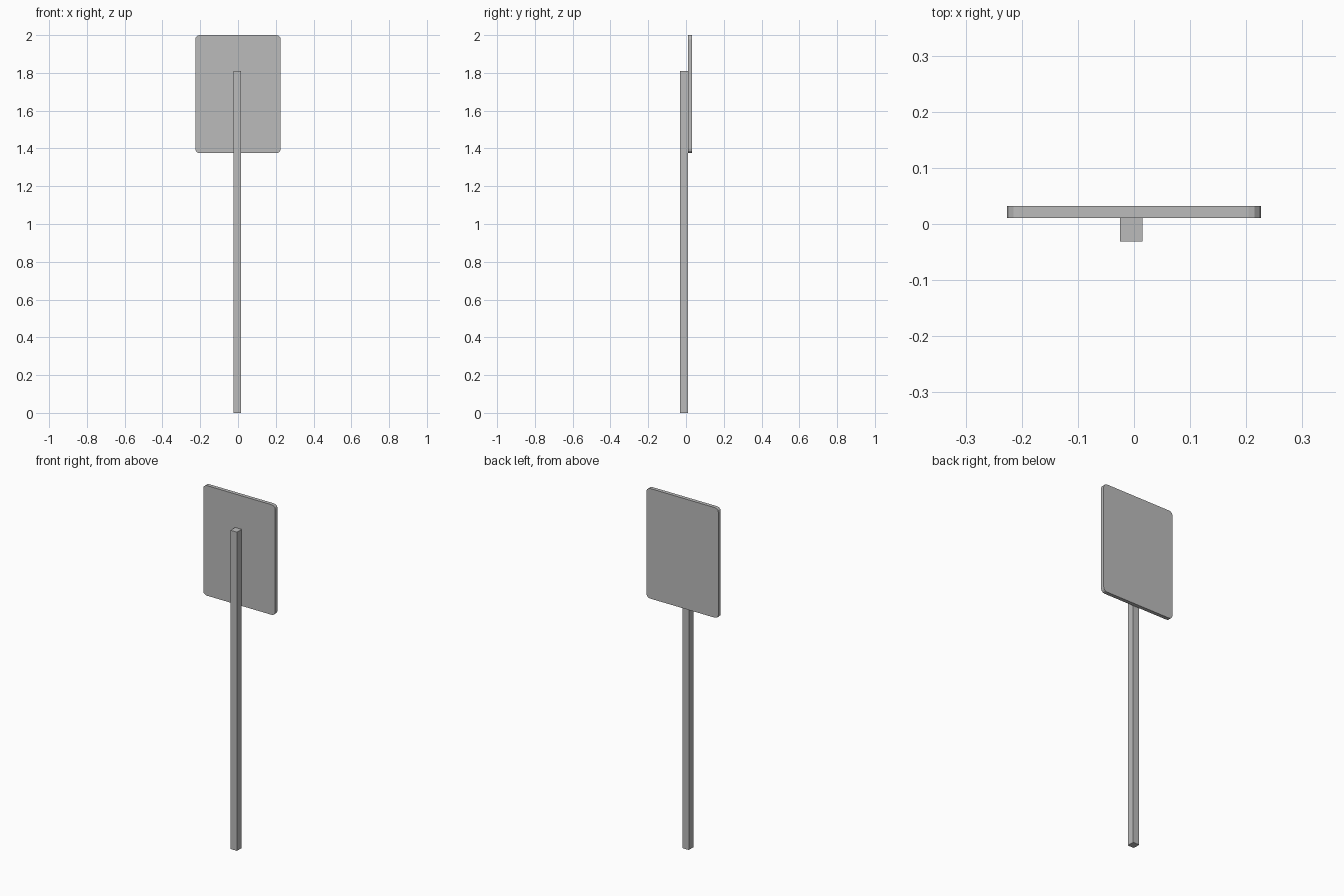
import bpy
import bmesh

cube = bpy.data.objects.get("Cube")
if cube:
    bpy.data.objects.remove(cube, do_unlink=True)

# Single grey finish
grey = bpy.data.materials.new("plain grey")
grey.use_nodes = True
colour = (0.5, 0.5, 0.5, 1)
grey.diffuse_color = colour
grey.node_tree.nodes["Principled BSDF"].inputs["Base Color"].default_value = colour


def box(name, low, high, corner=0):
    """Box between two corners; optionally round the edges that run along y."""
    bm = bmesh.new()
    bmesh.ops.create_cube(bm, size=1)
    for v in bm.verts:
        v.co = [b if c > 0 else a for c, a, b in zip(v.co, low, high)]
    if corner:
        edges = [e for e in bm.edges
                 if abs(e.verts[0].co.y - e.verts[1].co.y) > 0.001]
        bmesh.ops.bevel(bm, geom=edges, offset=corner, segments=3,
                        profile=0.5, affect='EDGES')
    mesh = bpy.data.meshes.new(name)
    bm.to_mesh(mesh)
    bm.free()
    mesh.materials.append(grey)
    obj = bpy.data.objects.new(name, mesh)
    bpy.context.collection.objects.link(obj)
    return obj


# Square post, standing in front of the panel and slightly off centre
box("post", (-0.025, -0.031, 0), (0.015, 0.011, 1.81))

# Rectangular sign panel with rounded corners
box("sign_panel", (-0.226, 0.011, 1.375), (0.226, 0.032, 2), corner=0.022)
